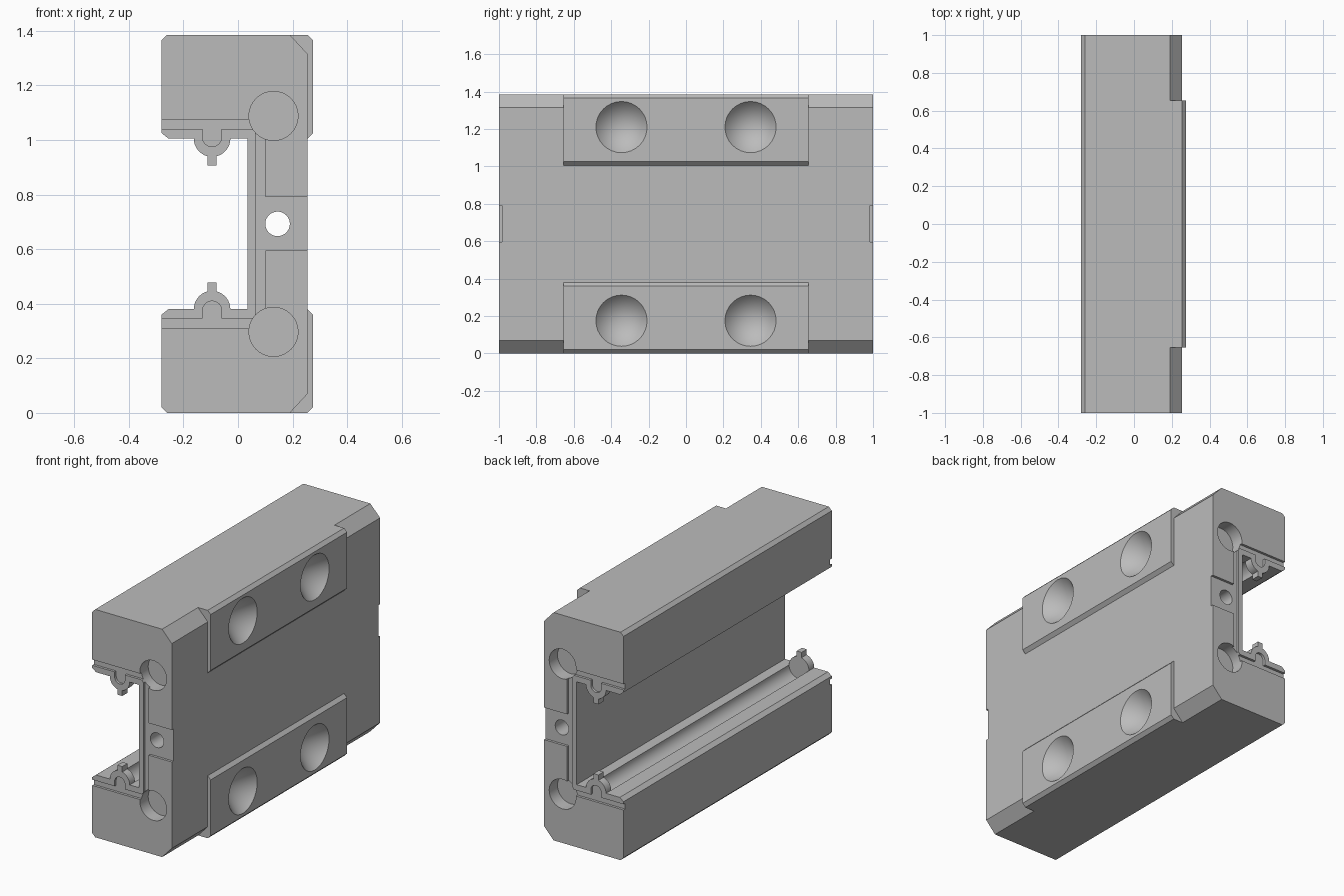
import bpy
import bmesh
from math import cos, sin, radians
from mathutils import Matrix

if "Cube" in bpy.data.objects:
    bpy.data.objects.remove(bpy.data.objects["Cube"], do_unlink=True)

HEIGHT = 1.385
GROOVE_X, GROOVE_Z, GROOVE_R = -0.095, 0.38, 0.067

steel = bpy.data.materials.new("grey_steel")
steel.use_nodes = True
steel.diffuse_color = (0.5, 0.5, 0.5, 1)
steel.node_tree.nodes["Principled BSDF"].inputs["Base Color"].default_value = (0.5, 0.5, 0.5, 1)


def make_object(name, bm):
    bmesh.ops.recalc_face_normals(bm, faces=bm.faces[:])
    mesh = bpy.data.meshes.new(name)
    bm.to_mesh(mesh)
    bm.free()
    mesh.materials.append(steel)
    obj = bpy.data.objects.new(name, mesh)
    bpy.context.collection.objects.link(obj)
    return obj


def extrude_profile(name, points, y0, y1):
    """Solid from an x-z outline, stretched from y0 to y1."""
    bm = bmesh.new()
    face = bm.faces.new([bm.verts.new((x, y0, z)) for x, z in points])
    geom = bmesh.ops.extrude_face_region(bm, geom=[face])["geom"]
    verts = [v for v in geom if isinstance(v, bmesh.types.BMVert)]
    bmesh.ops.translate(bm, verts=verts, vec=(0, y1 - y0, 0))
    return make_object(name, bm)


def cone(name, r1, r2, depth, centre, axis, sides=32):
    bm = bmesh.new()
    matrix = Matrix.Translation(centre) @ Matrix.Rotation(radians(90), 4, axis)
    bmesh.ops.create_cone(bm, cap_ends=True, segments=sides, radius1=r1,
                          radius2=r2, depth=depth, matrix=matrix)
    return make_object(name, bm)


def boolean(target, tool, operation="DIFFERENCE"):
    mod = target.modifiers.new("boolean", "BOOLEAN")
    mod.operation, mod.solver, mod.object = operation, "EXACT", tool
    graph = bpy.context.evaluated_depsgraph_get()
    mesh = bpy.data.meshes.new_from_object(target.evaluated_get(graph))
    target.modifiers.clear()
    target.data = mesh


def discard(obj):
    bpy.data.objects.remove(obj, do_unlink=True)


def flip(points):
    return [(x, HEIGHT - z) for x, z in points]


def both_halves(points):
    """Lower half outline followed by its reflection."""
    return points + flip(points)[::-1]


def arc(start, end, r=GROOVE_R, z=GROOVE_Z, steps=8):
    angles = [radians(start + (end - start) * i / steps) for i in range(steps + 1)]
    return [(GROOVE_X + r * cos(a), z + r * sin(a)) for a in angles]


# Carriage body: C-shaped section with a round raceway in each inner face
body = extrude_profile("carriage_body", both_halves(
    [(0.035, 0.38)] + arc(0, -180, steps=16) +
    [(-0.255, 0.38), (-0.28, 0.36), (-0.28, 0.02), (-0.26, 0), (0.19, 0), (0.255, 0.07)]), -1, 1)

# Raised mounting pads
pad = [(0.19, 0), (0.255, 0), (0.275, 0.02), (0.275, 0.36), (0.255, 0.38), (0.2, 0.38)]
for outline in (pad, flip(pad)):
    tool = extrude_profile("pad", outline, -0.655, 0.655)
    boolean(body, tool, "UNION")
    discard(tool)

# Countersunk mounting holes
for y in (-0.345, 0.345):
    for z in (0.175, HEIGHT - 0.175):
        tool = cone("countersink", 0, 0.154, 0.18, (0.205, y, z), "Y")
        boolean(body, tool)
        discard(tool)

# Lubrication hole along the whole length
tool = cone("through_hole", 0.045, 0.045, 2.4, (0.145, 0, HEIGHT / 2), "X")
boolean(body, tool)
discard(tool)

# Outlines of the end seal
lip_back = ([(-0.28, 0.345), (-0.13, 0.345)] + arc(180, 0, 0.035, 0.375) +
            [(-0.06, 0.345), (0.065, 0.345)])
bump = (arc(180, 104) + [(-0.1115, 0.478), (-0.0785, 0.478)] + arc(76, 0))
lip_front = [(-0.28, 0.36), (-0.255, 0.38)] + bump + [(0.035, 0.38)]
lip = both_halves(lip_back) + both_halves(lip_front)[::-1]
plug = bump + arc(0, -180, steps=16)[1:-1]
recess = both_halves([(-0.3, 0.31), (0.1, 0.31), (0.1, 0.595), (0.3, 0.595)])

# Both ends: shallow recess, seal lip, raceway plugs and round pockets
for side, end in ((-1, "front"), (1, "back")):
    tool = extrude_profile("recess", recess, side * 0.985, side * 1.1)
    boolean(body, tool)
    discard(tool)
    seal = extrude_profile(end + "_seal_lip", lip, side * 0.985, side)
    for z in (0.297, HEIGHT - 0.297):
        tool = cone("pocket", 0.09, 0.09, 0.2, (0.13, side * 1.02, z), "X")
        boolean(body, tool)
        boolean(seal, tool)
        discard(tool)
    extrude_profile(end + "_lower_plug", plug, side * 0.95, side * 0.985)
    extrude_profile(end + "_upper_plug", flip(plug), side * 0.95, side * 0.985)

# Smooth round surfaces, keep machined edges crisp
bpy.ops.object.select_all(action="DESELECT")
for obj in bpy.context.collection.objects:
    if obj.type == "MESH":
        obj.select_set(True)
bpy.context.view_layer.objects.active = body
bpy.ops.object.shade_smooth_by_angle(angle=radians(25))
